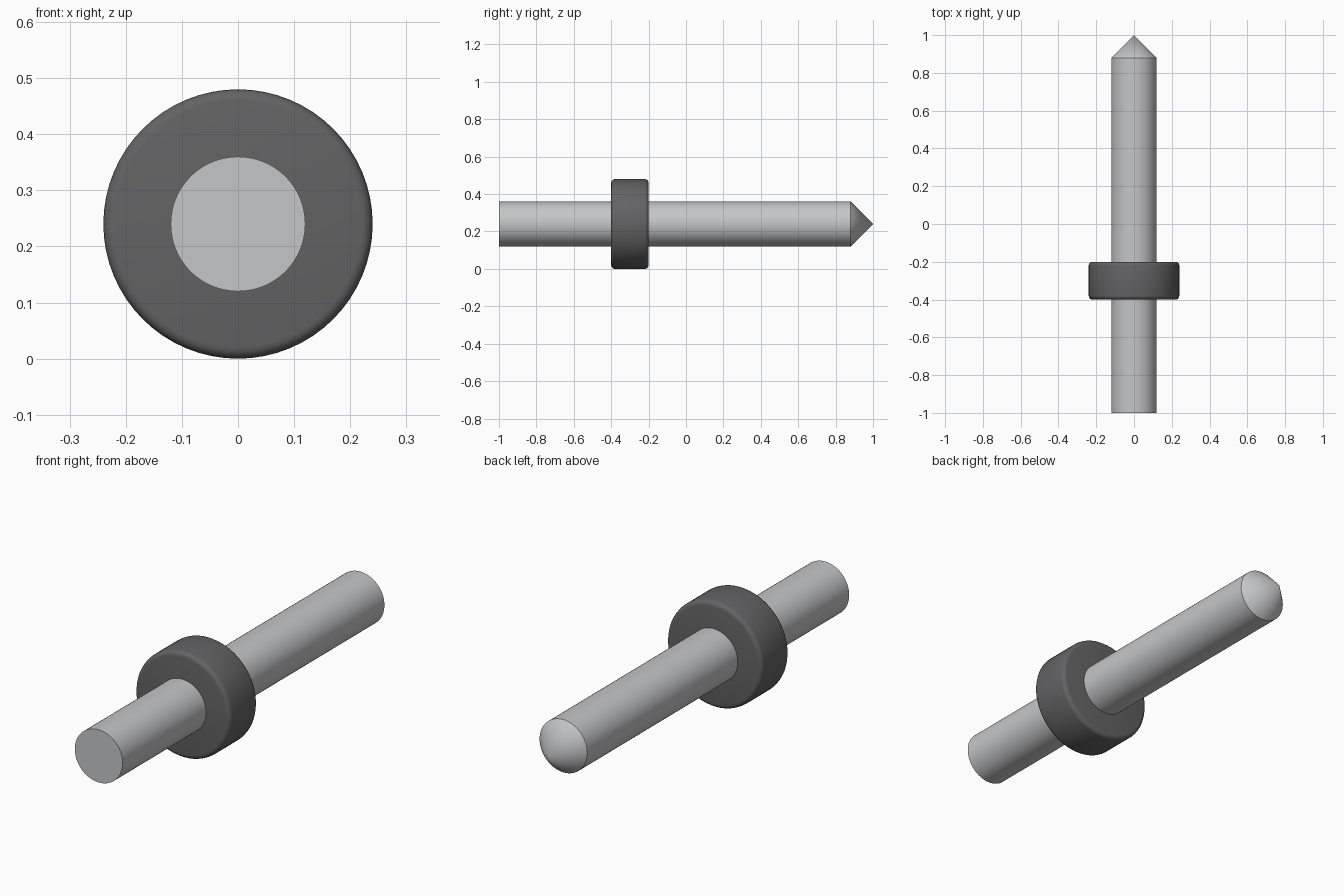
import bpy
import bmesh
from math import pi, radians

cube = bpy.data.objects.get("Cube")
if cube:
    bpy.data.objects.remove(cube, do_unlink=True)

AXIS_HEIGHT = 0.24
SIDES = 64


def make_material(name, color):
    mat = bpy.data.materials.new(name)
    mat.use_nodes = True
    mat.diffuse_color = color
    mat.node_tree.nodes["Principled BSDF"].inputs["Base Color"].default_value = color
    return mat


def add_cylinder(name, radius, y_front, y_back, mat):
    """Cylinder lying along y, its local +z pointing to the back."""
    bpy.ops.mesh.primitive_cylinder_add(
        vertices=SIDES, radius=radius, depth=y_back - y_front,
        location=(0, (y_front + y_back) / 2, AXIS_HEIGHT),
        rotation=(-pi / 2, 0, 0))
    obj = bpy.context.object
    obj.name = name
    obj.data.materials.append(mat)
    return obj


def smooth(obj):
    bpy.ops.object.select_all(action='DESELECT')
    obj.select_set(True)
    bpy.context.view_layer.objects.active = obj
    bpy.ops.object.shade_smooth_by_angle(angle=radians(30))


metal = make_material("light grey metal", (0.56, 0.565, 0.58, 1))
plastic = make_material("dark grey plastic", (0.125, 0.125, 0.13, 1))

# Pin: round shaft whose back cap is raised into a conical point
pin = add_cylinder("pin", 0.12, -1.0, 0.88, metal)
bm = bmesh.new()
bm.from_mesh(pin.data)
back_cap = max(bm.faces, key=lambda f: f.calc_center_median().z)
tip = bmesh.ops.poke(bm, faces=[back_cap])["verts"][0]
tip.co.z += 0.12
bm.to_mesh(pin.data)
bm.free()
smooth(pin)

# Collar: thick disc with rounded rims
collar = add_cylinder("collar", 0.24, -0.4, -0.2, plastic)
bevel = collar.modifiers.new("rounded rims", 'BEVEL')
bevel.width = 0.02
bevel.segments = 4
bevel.limit_method = 'ANGLE'
bevel.angle_limit = radians(40)
bpy.ops.object.modifier_apply(modifier=bevel.name)
smooth(collar)
